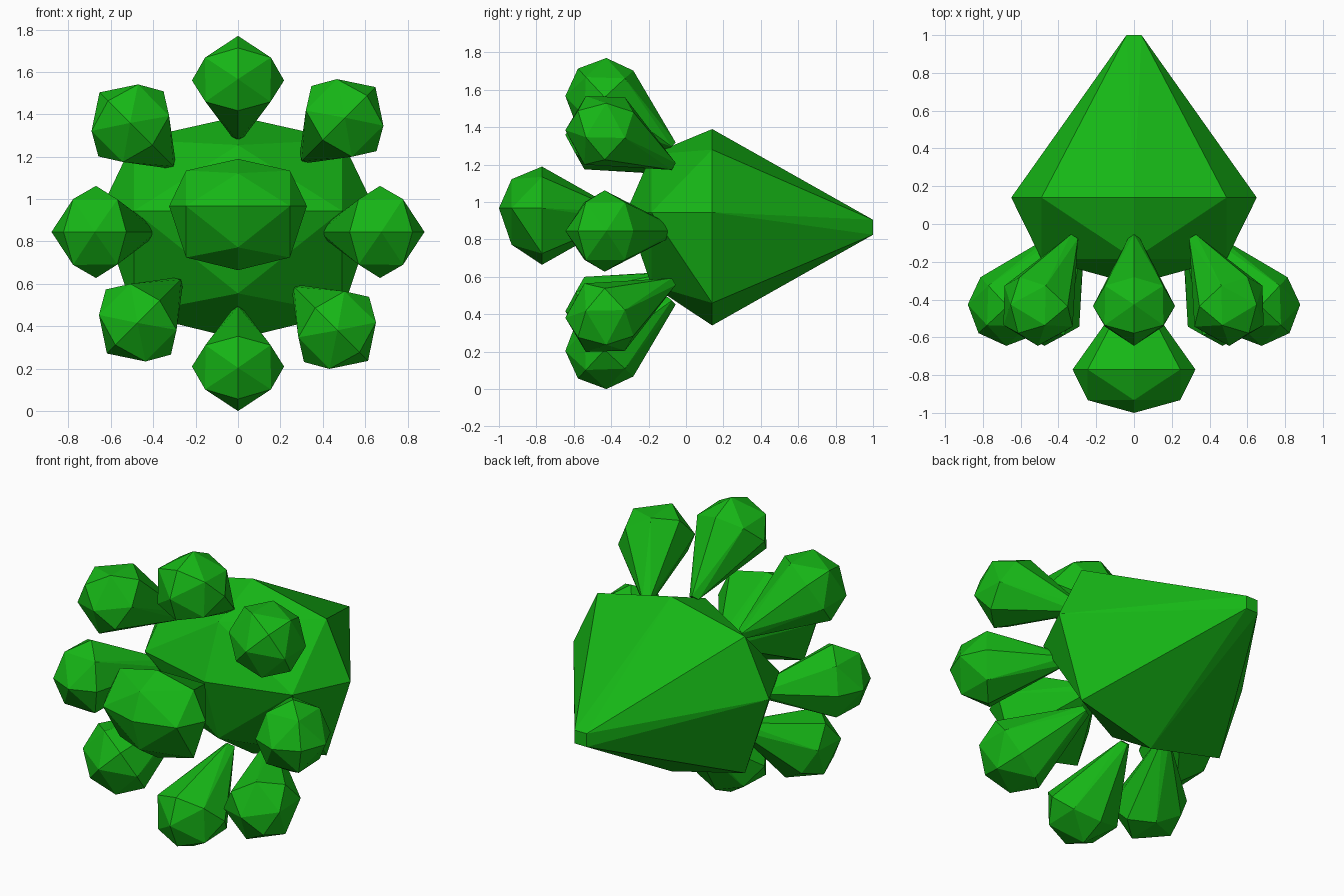
import bpy, bmesh, math
from mathutils import Vector

if "Cube" in bpy.data.objects:
    bpy.data.objects.remove(bpy.data.objects["Cube"])

green = bpy.data.materials.new("green")
green.diffuse_color = (0.008, 0.47, 0.008, 1)
green.use_nodes = True
green.node_tree.nodes["Principled BSDF"].inputs["Base Color"].default_value = green.diffuse_color


def hull(name, points):
    """Flat-faced convex solid through the given points."""
    bm = bmesh.new()
    for p in points:
        bm.verts.new(p)
    res = bmesh.ops.convex_hull(bm, input=bm.verts)
    loose = [v for v in bm.verts if not v.link_faces]
    bmesh.ops.delete(bm, geom=loose, context='VERTS')
    bmesh.ops.recalc_face_normals(bm, faces=bm.faces)
    me = bpy.data.meshes.new(name)
    bm.to_mesh(me)
    bm.free()
    me.materials.append(green)
    ob = bpy.data.objects.new(name, me)
    bpy.context.collection.objects.link(ob)
    return ob


def pod(name, centre, s):
    """Wide faceted dome facing -y that tapers to a small blunt tip at +y."""
    ring = [(0, .525), (.49, .415), (.65, .08), (.49, -.405),
            (0, -.525), (-.49, -.405), (-.65, .08), (-.49, .415)]
    pts = [(x, 0, z) for x, z in ring]
    pts += [(.49, -.325, .08), (-.49, -.325, .08), (0, -.325, .39),
            (0, -.325, -.31), (0, -.46, .08)]
    pts += [(x, .86, z) for x in (-.04, .04) for z in (-.04, .04)]
    hull(name, [Vector(centre) + s * Vector(p) for p in pts])


def petal(name, x, z, angle):
    """Round-headed bulb leaning outward and forward, tip towards the body."""
    c = Vector((x, -.435, z))
    out = Vector((math.cos(angle), 0, math.sin(angle)))
    back = Vector((0, 1, 0))
    axis = out * .73 - back * .68
    n = out * .68 + back * .73
    side = axis.cross(n)

    def ring(count, r, h, shift=0):
        turns = [2 * math.pi * i / count for i in range(count)]
        return [c + axis * h + n * (shift + r * math.cos(t))
                + side * (r * 1.04 * math.sin(t)) for t in turns]

    pts = ring(8, .21, 0) + ring(4, .15, .148) + ring(4, .03, -.438, .083)
    hull(name, pts + [c + axis * .21])


# Body and the half-size copy in front of it
pod("body", (0, .14, .865), 1)
pod("front_bud", (0, -.77, .927), .5)

# Ring of eight petals
centres = [(.67, .845), (.50, 1.38), (0, 1.56), (-.505, 1.355),
           (-.67, .845), (-.47, .42), (0, .21), (.465, .385)]
for i, (x, z) in enumerate(centres):
    petal(f"petal_{i + 1}", x, z, i * math.pi / 4)
